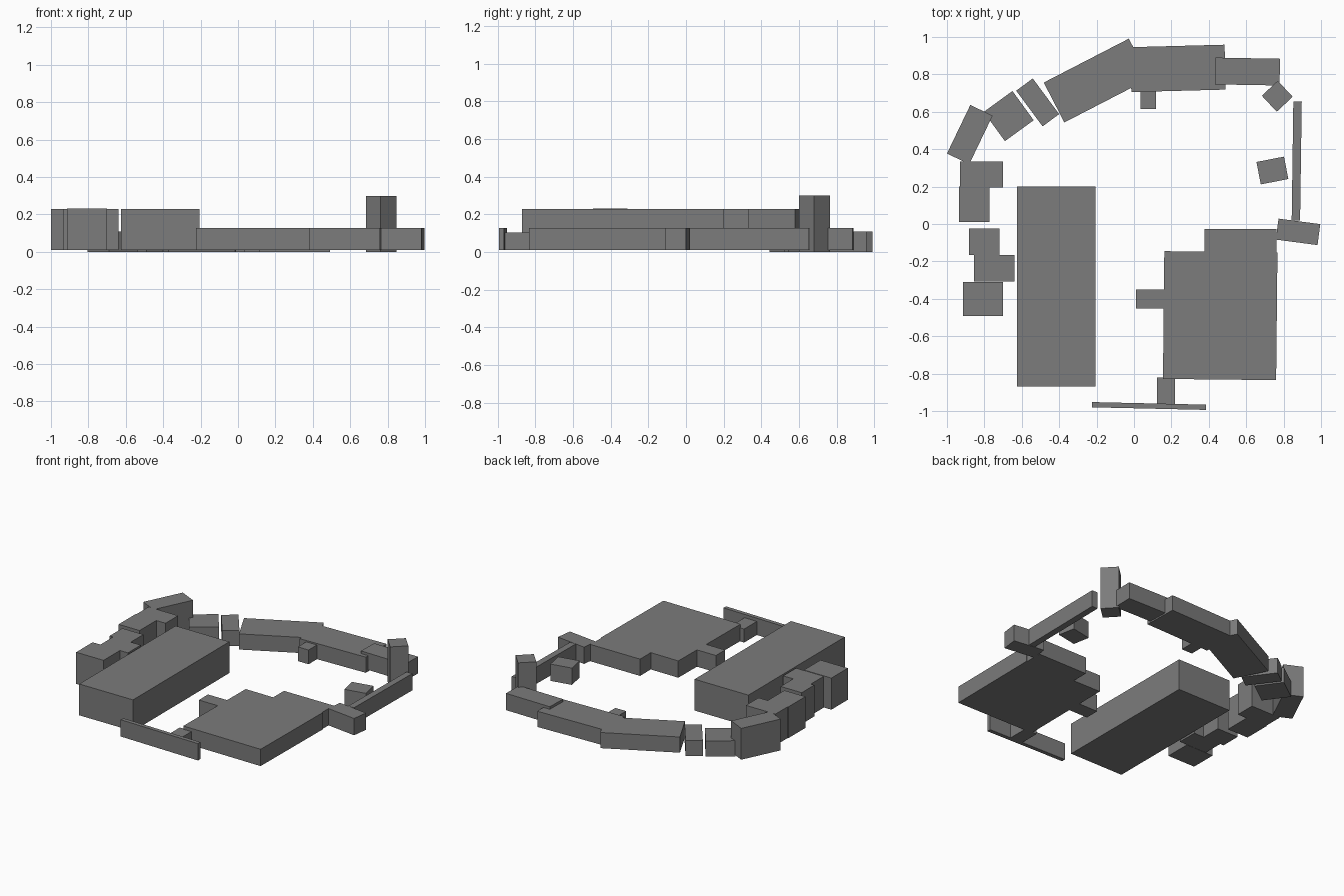
import bpy
from math import radians

cube = bpy.data.objects.get("Cube")
if cube:
    bpy.data.objects.remove(cube, do_unlink=True)

grey = bpy.data.materials.new("plain grey")
grey.use_nodes = True
colour = (0.2, 0.2, 0.2, 1)
grey.diffuse_color = colour
grey.node_tree.nodes["Principled BSDF"].inputs["Base Color"].default_value = colour


def block(name, x, y, width, depth, low, high, angle=0):
    """Upright block with its footprint centred on x, y."""
    bpy.ops.mesh.primitive_cube_add(size=1, location=(x, y, (low + high) / 2))
    ob = bpy.context.object
    ob.name = name
    ob.scale = (width, depth, high - low)
    ob.rotation_euler.z = radians(angle)
    ob.data.materials.append(grey)


def span(name, x0, x1, y0, y1, low, high):
    """Upright block between two corners."""
    block(name, (x0 + x1) / 2, (y0 + y1) / 2, x1 - x0, y1 - y0, low, high)


BASE, HALL, TALL, ROW = 0.01, 0.128, 0.23, 0.11

# Long hall and the tall houses beside it
span("long_hall", -0.625, -0.207, -0.87, 0.2, BASE, TALL)
span("house_south", -0.913, -0.7, -0.493, -0.31, BASE, TALL + 0.002)
span("house_middle", -0.855, -0.64, -0.308, -0.165, BASE, TALL)
span("house_north", -0.882, -0.718, -0.165, -0.025, BASE, TALL)
span("corner_house", -0.935, -0.772, 0.01, 0.2, BASE, TALL)
span("corner_house_wing", -0.93, -0.7, 0.195, 0.335, BASE, TALL)
block("angled_house", -0.878, 0.478, 0.288, 0.132, BASE, TALL, 64.3)

# Curved back row
block("row_end", -0.67, 0.577, 0.19, 0.193, 0, ROW, 36)
block("row_narrow", -0.515, 0.65, 0.11, 0.237, 0, ROW, 36.5)
block("row_angled", -0.2, 0.767, 0.512, 0.24, 0, ROW, 27.3)
block("row_straight", 0.235, 0.832, 0.505, 0.24, 0, ROW, 1.5)
span("row_porch", 0.035, 0.118, 0.615, 0.73, 0, ROW - 0.01)
block("row_east", 0.607, 0.815, 0.345, 0.143, BASE, HALL, -1)

# Tower, east wall and gatehouse
block("tower", 0.766, 0.683, 0.117, 0.117, 0, 0.3, 43)
block("east_wall", 0.87, 0.337, 0.045, 0.635, BASE, HALL, -0.8)
block("gatehouse", 0.877, -0.042, 0.225, 0.113, BASE, HALL, -7.5)
block("small_shed", 0.74, 0.286, 0.15, 0.122, BASE, HALL, 11)

# Wide low hall with its extensions, and the front wall
block("wide_hall", 0.461, -0.49, 0.605, 0.683, BASE, HALL, -0.6)
span("wide_hall_back", 0.377, 0.762, -0.2, -0.028, BASE, HALL)
span("wide_hall_side", 0.012, 0.17, -0.452, -0.35, BASE, HALL)
span("front_link", 0.122, 0.218, -0.97, -0.82, BASE, ROW - 0.005)
block("front_wall", 0.08, -0.973, 0.61, 0.028, BASE, HALL, -1.3)
